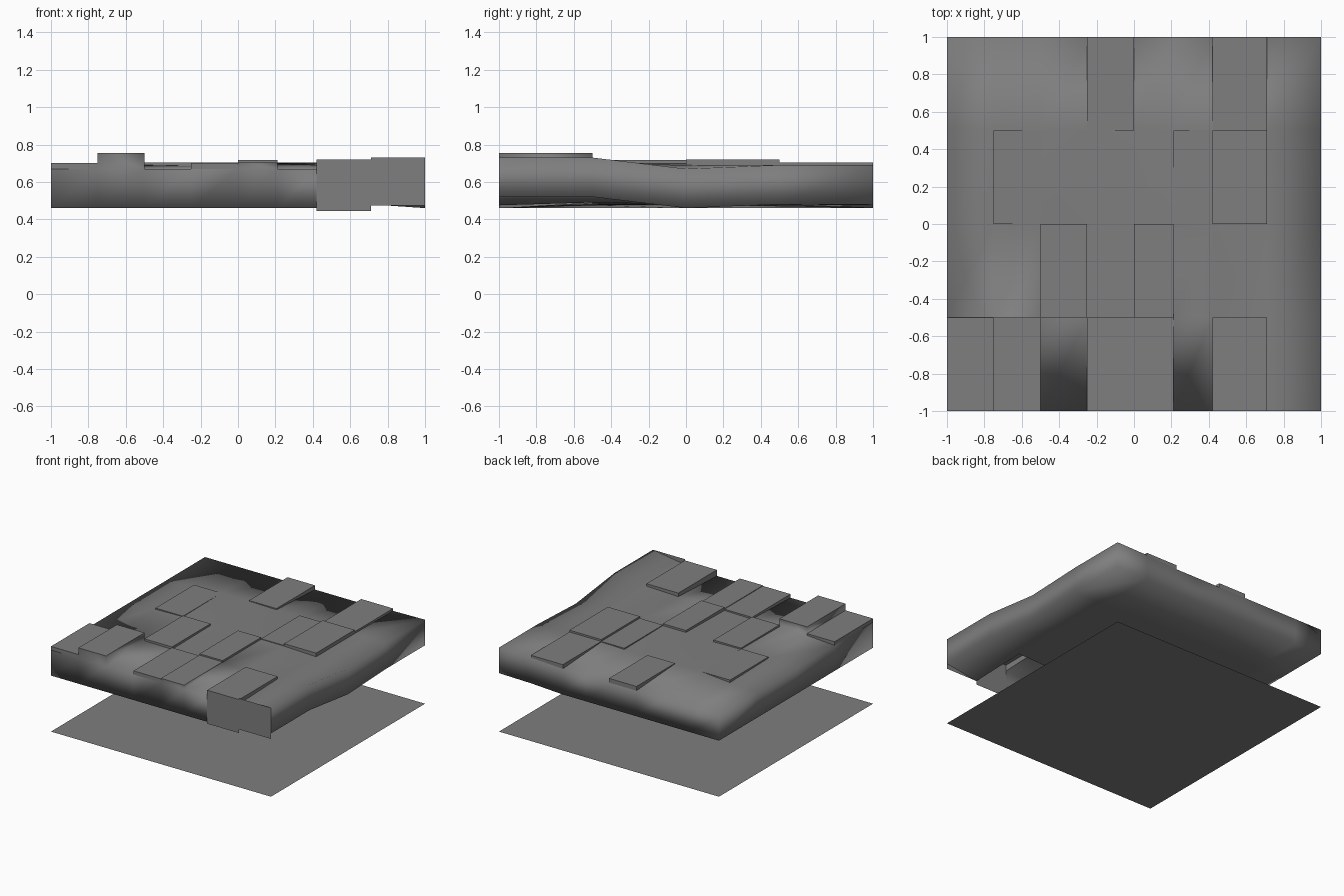
import bpy, bmesh

if "Cube" in bpy.data.objects:
    bpy.data.objects.remove(bpy.data.objects["Cube"])

X = [-1, -.75, -.5, -.25, 0, .21, .42, .71, 1]
Y = [-1, -.5, 0, .5, 1]
THICK = 0.21
RIGHT = [.73, .73, .67, .69, .69]   # height of the right edge per row line
# slab heights at the inner grid points, x = -.75 to .71
INNER = {1: [.685, .69, .685, .69, .70, .69, .70],
         2: [.69, .695, .69, .70, .70, .70, .69],
         3: [.68, .70, .70, .695, .695, .70, .69]}

# raised paving tiles: (column, row) -> top height
TILES = {(0, 0): .70, (1, 0): .755, (3, 0): .70, (4, 0): .705, (6, 0): .72,
         (2, 1): .705, (4, 1): .716, (1, 2): .70, (5, 2): .705, (6, 2): .72,
         (3, 3): .705, (6, 3): .705}
# the lowered front tiles shade into these neighbours' side walls
SOFT = [(1, 0), (4, 0)]

mat = bpy.data.materials.new("dark_grey")
mat.diffuse_color = (.21, .21, .21, 1)
mat.use_nodes = True
mat.node_tree.nodes["Principled BSDF"].inputs["Base Color"].default_value = mat.diffuse_color


def base(i, j):
    if i == 8:
        return RIGHT[j]
    if 0 < i and j in INNER:
        return INNER[j][i - 1]
    return .685 if i == 7 else .67


def finish(bm, name):
    me = bpy.data.meshes.new(name)
    bm.to_mesh(me)
    bm.free()
    me.materials.append(mat)
    bpy.context.collection.objects.link(bpy.data.objects.new(name, me))


# ground sheet
bm = bmesh.new()
bmesh.ops.create_grid(bm, x_segments=1, y_segments=1, size=1)
finish(bm, "ground_sheet")

# uneven slab with top, underside and rim
bm = bmesh.new()
top = {(i, j): bm.verts.new((x, y, base(i, j))) for i, x in enumerate(X) for j, y in enumerate(Y)}
low = {k: bm.verts.new((v.co.x, v.co.y, v.co.z - THICK)) for k, v in top.items()}
cells = {}
for i in range(8):
    for j in range(4):
        ks = [(i, j), (i + 1, j), (i + 1, j + 1), (i, j + 1)]
        cells[i, j] = bm.faces.new([top[k] for k in ks])
        if (i, j) != (6, 0):
            bm.faces.new([low[k] for k in reversed(ks)])
ring = ([(i, 0) for i in range(8)] + [(8, j) for j in range(4)]
        + [(i, 4) for i in range(8, 0, -1)] + [(0, j) for j in range(4, 0, -1)])
for a, b in zip(ring, ring[1:] + ring[:1]):
    if not (a[1] == b[1] == 0 and a[0] >= 6):   # skirts close the front right
        bm.faces.new([low[a], low[b], top[b], top[a]])

# lift single tiles out of the slab
for key, z in TILES.items():
    cap = bmesh.ops.extrude_discrete_faces(bm, faces=[cells[key]])["faces"][0]
    old = list(cap.verts)
    ks = [(key[0] + a, key[1] + b) for a, b in ((0, 0), (1, 0), (1, 1), (0, 1))]
    upper = {k: min(old, key=lambda v: (v.co.xy - top[k].co.xy).length) for k in ks}
    for k, v in upper.items():
        v.co.z = max(z, top[k].co.z)
    for ka, kb in zip(ks, ks[1:] + ks[:1]):
        quad = [top[ka], top[kb], upper[kb], upper[ka]]
        wall = bm.faces.get(quad) or bm.faces.new(quad)
        for e in wall.edges:
            if e in cap.edges or key not in SOFT:
                e.smooth = False

# merge the tile corners that lie flush with the slab
bmesh.ops.remove_doubles(bm, verts=bm.verts, dist=.0015)
for f in bm.faces:
    f.smooth = True
finish(bm, "paved_slab")

# hanging front skirts at the right end
bm = bmesh.new()
for x0, x1, z0, z1 in ((.42, .71, .445, .72), (.71, 1, .475, .73)):
    bm.faces.new([bm.verts.new((x, -1, z)) for x, z in ((x0, z0), (x1, z0), (x1, z1), (x0, z1))])
finish(bm, "front_skirt")
